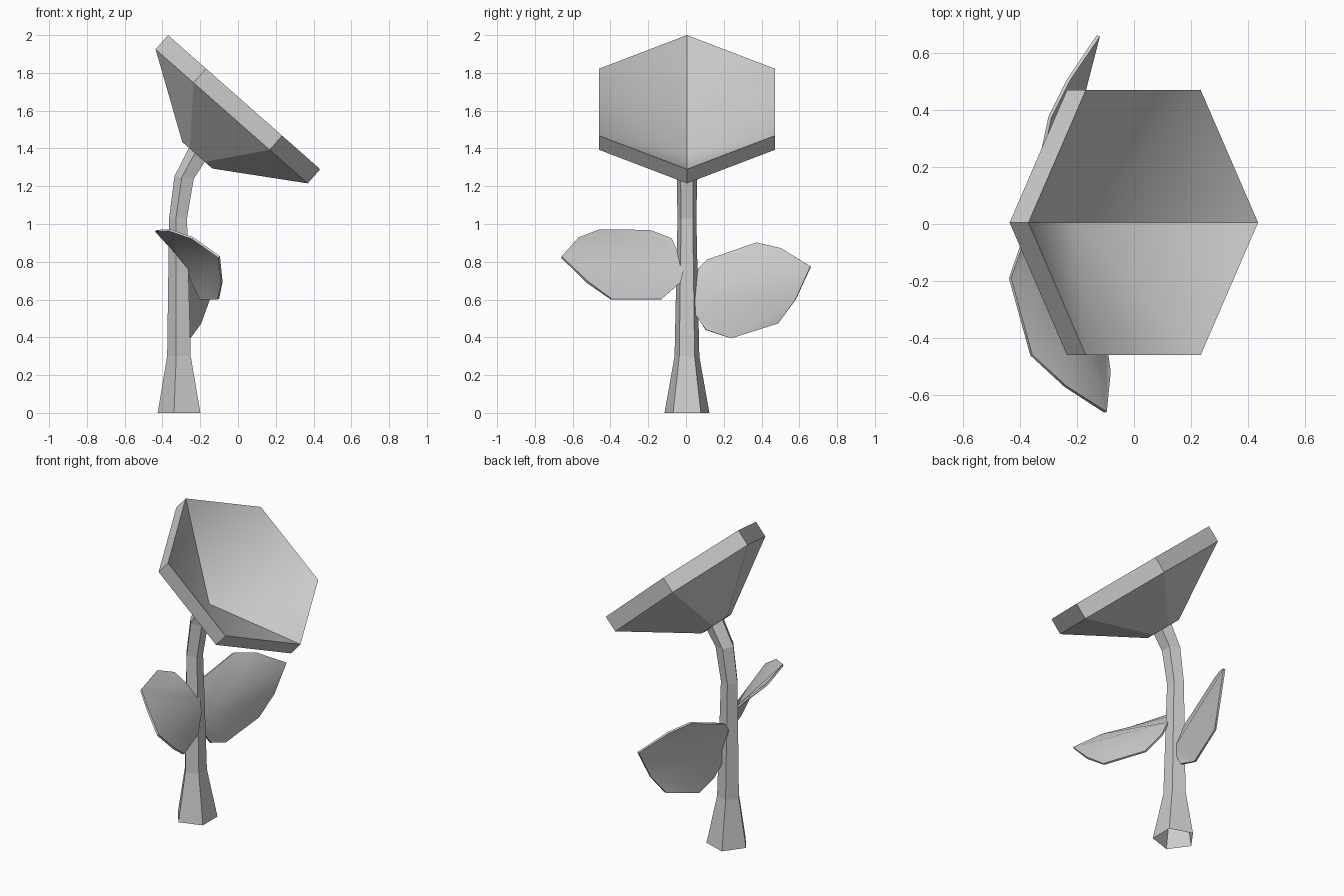
import bpy, bmesh
from math import cos, sin, pi
from mathutils import Vector as V

if "Cube" in bpy.data.objects:
    bpy.data.objects.remove(bpy.data.objects["Cube"])


def finish(bm, name):
    bmesh.ops.recalc_face_normals(bm, faces=bm.faces)
    me = bpy.data.meshes.new(name)
    bm.to_mesh(me)
    bm.free()
    ob = bpy.data.objects.new(name, me)
    bpy.context.collection.objects.link(ob)
    return ob


def ring(bm, centre, u, r, n, start=0.0):
    v = V((0, 1, 0))
    return [bm.verts.new(centre + r * (cos(start + 2 * pi * i / n) * u + sin(start + 2 * pi * i / n) * v))
            for i in range(n)]


def bridge(bm, a, b):
    n = len(a)
    return [bm.faces.new((a[i], a[(i + 1) % n], b[(i + 1) % n], b[i])) for i in range(n)]


# Flower head: tilted hexagonal funnel, hollow at the front, flat hub at the back
axis = V((0.661, 0, 0.75))
across = V((0.75, 0, -0.661))
centre = V((0.0325, 0.005, 1.645))
bm = bmesh.new()
front = ring(bm, centre, across, 0.537, 6)
back = ring(bm, centre - axis * 0.1, across, 0.537, 6)
hub = ring(bm, centre - axis * 0.375, across, 0.106, 6)
bridge(bm, front, back)
bridge(bm, back, hub)
bm.faces.new(hub)
apex = bm.verts.new(centre - axis * 0.36)
for i in range(6):
    f = bm.faces.new((front[i], front[(i + 1) % 6], apex))
    f.smooth = True
for e in bm.edges:
    # soft shading inside each half of the funnel, crisp elsewhere
    e.smooth = apex in e.verts and front[0] not in e.verts and front[3] not in e.verts
finish(bm, "flower_head")

# Stem: five-sided tube, flared at the foot, bending into the head
bm = bmesh.new()
path = [(-0.30, 0.0, 0.125, V((1, 0, 0))),
        (-0.306, 0.30, 0.069, V((1, 0, 0))),
        (-0.3125, 1.03, 0.0525, V((1, 0, 0))),
        (-0.280, 1.245, 0.057, V((0.99, 0, -0.14))),
        (-0.212, 1.365, 0.062, across)]
rings = [ring(bm, V((x, 0.005, z)), u, r, 5, pi / 5) for x, z, r, u in path]
for a, b in zip(rings, rings[1:]):
    bridge(bm, a, b)
bm.faces.new(rings[-1])
finish(bm, "stem")


# Leaves: two halves folded along a midrib, given a thin edge
def leaf(name, tip, upper, base, lower):
    bm = bmesh.new()
    t, b = bm.verts.new(tip), bm.verts.new(base)
    for side in (upper, lower):
        bm.faces.new([t] + [bm.verts.new(p) for p in side] + [b])
    bmesh.ops.triangulate(bm, faces=bm.faces)
    for f in bm.faces:
        f.smooth = True
    ob = finish(bm, name)
    mod = ob.modifiers.new("thickness", 'SOLIDIFY')
    mod.thickness = 0.012
    mod.offset = 0
    bpy.context.view_layer.objects.active = ob
    ob.select_set(True)
    bpy.ops.object.modifier_apply(modifier=mod.name)
    bpy.ops.object.shade_smooth_by_angle(angle=pi / 4)
    ob.select_set(False)


leaf("front_leaf", (-0.10, -0.66, 0.825),
     [(-0.24, -0.57, 0.925), (-0.36, -0.46, 0.967), (-0.435, -0.19, 0.964),
      (-0.395, -0.075, 0.92), (-0.33, -0.045, 0.85)],
     (-0.265, -0.01, 0.765),
     [(-0.085, -0.52, 0.69), (-0.105, -0.395, 0.602), (-0.195, -0.13, 0.602),
      (-0.24, -0.03, 0.69)])
leaf("rear_leaf", (-0.125, 0.66, 0.775),
     [(-0.23, 0.505, 0.87), (-0.295, 0.375, 0.90), (-0.35, 0.115, 0.81),
      (-0.34, 0.065, 0.76), (-0.325, 0.05, 0.68)],
     (-0.285, 0.042, 0.60),
     [(-0.155, 0.58, 0.60), (-0.20, 0.49, 0.475), (-0.258, 0.24, 0.395),
      (-0.265, 0.105, 0.44), (-0.285, 0.05, 0.52)])
